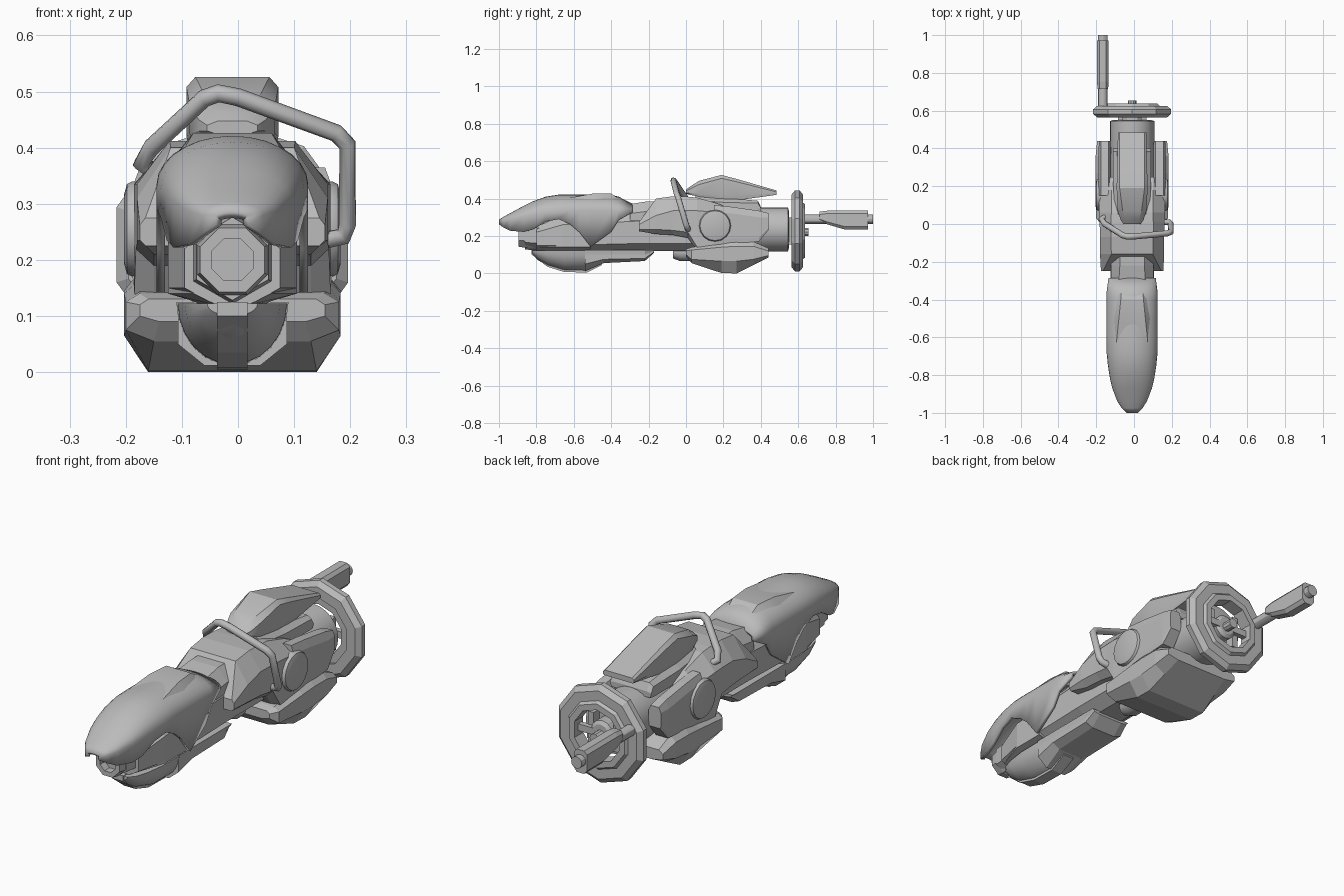
import bpy, bmesh, math
from mathutils import Vector

CX = -0.01                      # centre line of the body
metal = bpy.data.materials.new("grey_metal")
metal.diffuse_color = (0.5, 0.5, 0.5, 1)


def finish(name, bm, smooth=30):
    bmesh.ops.recalc_face_normals(bm, faces=bm.faces)
    me = bpy.data.meshes.new(name)
    bm.to_mesh(me)
    bm.free()
    me.materials.append(metal)
    ob = bpy.data.objects.new(name, me)
    bpy.context.collection.objects.link(ob)
    if smooth:
        bpy.ops.object.select_all(action='DESELECT')
        ob.select_set(True)
        bpy.context.view_layer.objects.active = ob
        bpy.ops.object.shade_smooth_by_angle(angle=math.radians(smooth))
    return ob


def loft(name, rings, closed=True, caps=True, loop=False, smooth=30):
    """Skin a list of equal-length point rings."""
    bm = bmesh.new()
    vs = [[bm.verts.new(p) for p in r] for r in rings]
    n = len(rings[0])
    pairs = list(zip(vs, vs[1:])) + ([(vs[-1], vs[0])] if loop else [])
    for a, b in pairs:
        for i in range(n if closed else n - 1):
            j = (i + 1) % n
            bm.faces.new((a[i], a[j], b[j], b[i]))
    if caps and not loop:
        bm.faces.new(vs[0])
        bm.faces.new(vs[-1][::-1])
    return finish(name, bm, smooth)


def hull(name, rows, cx=CX, smooth=0):
    """Eight-sided body; row = y, half widths low/mid/top, four heights."""
    rings = []
    for y, wb, w, wt, z0, z1, z2, z3 in rows:
        half = [(wb, z0), (w, z1), (w, z2), (wt, z3)]
        rings.append([(cx + x, y, z) for x, z in half] +
                     [(cx - x, y, z) for x, z in reversed(half)])
    return loft(name, rings, smooth=smooth)


def lathe_y(name, profile, z, cx=CX, n=24, turn=0.0, ring=False, smooth=30):
    """Turn (radius, y) points round a lengthwise axis."""
    rings = [[(cx + r * math.cos(turn + 2 * math.pi * i / n), y,
               z + r * math.sin(turn + 2 * math.pi * i / n)) for i in range(n)]
             for r, y in profile]
    return loft(name, rings, loop=ring, smooth=smooth)


def box(name, x0, x1, y0, y1, z0, z1):
    return loft(name, [[(x0, y, z0), (x1, y, z0), (x1, y, z1), (x0, y, z1)]
                       for y in (y0, y1)], smooth=0)


# Front hood: domed open shell with an arched lower edge
rows = [(-1.0, .03, .287, .275, .262), (-.975, .055, .303, .28, .245),
        (-.94, .078, .322, .288, .228), (-.87, .105, .36, .305, .222),
        (-.82, .117, .385, .315, .235), (-.75, .128, .41, .325, .277),
        (-.68, .135, .421, .33, .29), (-.62, .135, .421, .335, .262),
        (-.57, .135, .421, .335, .22), (-.51, .135, .421, .335, .142),
        (-.40, .135, .42, .335, .222), (-.36, .135, .41, .335, .285),
        (-.285, .125, .372, .34, .325)]
rings = []
for y, w, t, s, b in rows:
    arch = [(w * math.cos(math.pi * i / 14), s + (t - s) * math.sin(math.pi * i / 14))
            for i in range(15)]
    rings.append([(CX + x, y, z) for x, z in [(w, b)] + arch + [(-w, b)]])
hood = loft("front_hood", rings, closed=False, caps=False)
sol = hood.modifiers.new("thickness", 'SOLIDIFY')
sol.thickness = 0.015
sol.offset = -1

# Raised plate on the hood
hull("hood_plate", [(-.645, .09, .095, .085, .34, .35, .385, .40),
                    (-.50, .09, .095, .07, .34, .36, .395, .426),
                    (-.40, .08, .085, .06, .34, .36, .395, .426),
                    (-.335, .075, .08, .055, .33, .35, .37, .385)], smooth=30)

# Muzzle and barrel
lathe_y("muzzle", [(.04, -.80), (.04, -.895), (.062, -.895), (.068, -.86), (.068, -.80)],
        .2, n=8, turn=math.pi / 8, ring=True, smooth=0)
lathe_y("barrel", [(.074, -.86), (.08, -.80), (.085, -.5)], .202, n=6,
        turn=math.pi / 6, smooth=0)

# Middle body and stepped neck
hull("middle_body", [(-.80, .04, .085, .05, .125, .15, .22, .25),
                     (-.66, .06, .115, .07, .122, .15, .26, .31),
                     (-.25, .06, .115, .07, .12, .16, .28, .34),
                     (.06, .06, .115, .07, .12, .16, .28, .34)])
hull("neck", [(-.30, .08, .112, .07, .16, .2, .32, .37),
              (-.22, .08, .112, .065, .16, .2, .33, .383),
              (-.12, .08, .112, .065, .16, .2, .33, .383)])

# Rounded under-barrel pod with a centre keel
rings = []
for y, w, b in [(-.82, .045, .10), (-.79, .07, .07), (-.74, .085, .04), (-.65, .097, .014),
                (-.54, .098, .012), (-.46, .09, .045), (-.42, .08, .07)]:
    rings.append([(CX + w * math.cos(math.pi * i / 12), y,
                   .122 - (.122 - b) * math.sin(math.pi * i / 12)) for i in range(13)])
loft("under_pod", rings)
hull("pod_keel", [(-.825, .027, .027, .027, .10, .105, .12, .125),
                  (-.74, .027, .027, .027, .035, .05, .12, .125),
                  (-.65, .027, .027, .027, .007, .05, .12, .125),
                  (-.53, .027, .027, .027, .005, .05, .12, .125),
                  (-.45, .027, .027, .027, .045, .06, .12, .125)])

# Long fore grip with flared rails
hull("fore_grip", [(-.54, .05, .097, .10, .012, .05, .10, .125),
                   (-.44, .06, .097, .10, .055, .075, .10, .125),
                   (-.22, .06, .097, .10, .066, .08, .10, .125),
                   (-.17, .06, .09, .10, .11, .115, .12, .125)])
for side in (-1, 1):
    rings = []
    for y, k in [(-.80, .6), (-.66, 1), (-.51, 1)]:
        rings.append([(CX + side * x * k, y, z) for x, z in
                      [(.04, .118), (.115, .14), (.115, .157), (.04, .13)]])
    loft("side_rail", rings, smooth=0)

# Small fitting under the middle body
lathe_y("lower_fitting", [(.035, -.07), (.05, -.03), (.05, .06)], .115, n=12)

# Rear housing
hull("rear_housing", [(-.25, .155, .165, .155, .225, .235, .262, .275),
                      (-.16, .14, .17, .11, .21, .235, .31, .40),
                      (-.07, .14, .17, .112, .205, .23, .335, .412),
                      (.01, .14, .172, .112, .19, .22, .335, .41),
                      (.06, .14, .175, .11, .12, .14, .335, .405),
                      (.18, .14, .175, .11, .13, .15, .325, .37),
                      (.25, .13, .175, .11, .15, .17, .315, .335)])
# Rear arms hugging the drum
for side in (-1, 1):
    hull("rear_arm", [(.15, .03, .033, .02, .15, .17, .33, .365),
                      (.25, .03, .033, .02, .16, .19, .32, .355),
                      (.39, .03, .033, .02, .17, .19, .30, .335),
                      (.44, .025, .03, .02, .23, .24, .30, .322)], cx=CX + side * .145)
    # Round side caps
    prof = [(.085, .10), (.085, .178), (.08, .188), (.062, .193)]
    loft("side_cap", [[(CX + side * x, .155 + r * math.cos(math.pi * i / 8),
                        .255 + r * math.sin(math.pi * i / 8)) for i in range(16)]
                      for r, x in prof])

# Rear drum
lathe_y("rear_drum", [(.11, .0), (.118, .02), (.118, .545), (.10, .55)], .235)

# Wide lower block
hull("lower_block", [(-.0, .13, .165, .15, .09, .10, .12, .13),
                     (.03, .14, .19, .165, .055, .075, .125, .14),
                     (.19, .15, .193, .165, .002, .065, .14, .165),
                     (.27, .15, .193, .165, .0, .065, .145, .18),
                     (.36, .14, .193, .165, .045, .075, .145, .17),
                     (.44, .13, .185, .165, .085, .095, .12, .135)])

# Top fin and the plate below it
hull("top_fin", [(.0, .03, .045, .025, .425, .43, .44, .448),
                 (.02, .05, .06, .035, .42, .43, .45, .463),
                 (.07, .07, .076, .05, .41, .425, .475, .495),
                 (.19, .075, .082, .066, .39, .42, .508, .526),
                 (.27, .075, .08, .066, .39, .415, .49, .505),
                 (.485, .07, .075, .066, .42, .424, .435, .443)], smooth=25)
hull("fin_base", [(.05, .09, .09, .06, .34, .36, .39, .42),
                  (.2, .1, .1, .07, .33, .35, .38, .405),
                  (.385, .1, .1, .08, .33, .35, .375, .388),
                  (.40, .095, .1, .08, .33, .345, .35, .355)])

# Bent carrying bar
path = [(-.13, .05, .345), (-.172, .025, .372), (-.155, .0, .40), (-.06, -.06, .488),
        (-.035, -.067, .497), (.0, -.066, .49), (.175, -.05, .426), (.195, -.042, .405),
        (.195, .0, .262), (.188, .008, .242), (.14, .012, .232)]
cu = bpy.data.curves.new("carry_bar", 'CURVE')
cu.dimensions = '3D'
cu.bevel_depth = 0.016
cu.bevel_resolution = 2
cu.use_fill_caps = True
sp = cu.splines.new('POLY')
sp.points.add(len(path) - 1)
for pt, co in zip(sp.points, path):
    pt.co = (*co, 1)
cu.materials.append(metal)
bpy.context.collection.objects.link(bpy.data.objects.new("carry_bar", cu))

# Ten-sided rear wheel with stepped inner ring
T = math.pi / 10
lathe_y("wheel_rim", [(.15, .565), (.195, .565), (.217, .583), (.217, .607),
                      (.195, .625), (.15, .625)], .227, n=10, turn=T, ring=True, smooth=0)
lathe_y("wheel_inner_ring", [(.115, .575), (.152, .575), (.152, .625), (.142, .637),
                             (.115, .637)], .227, n=10, turn=T, ring=True, smooth=0)
# Wheel hub, struts and axle pin
lathe_y("wheel_hub", [(.055, .53), (.055, .60), (.04, .61)], .227, n=12)
lathe_y("axle_pin", [(.022, .59), (.022, .655)], .222, n=10)
for side in (-1, 1):
    x = CX + side * .062
    box("hub_strut", x - .014, x + .014, .54, .59, .155, .30)
box("hub_crossbar", CX - .125, CX + .125, .585, .61, .212, .242)

# Crank handle behind the wheel
HX = -.165
lathe_y("crank_rod", [(.025, .59), (.025, .76)], .29, cx=HX, n=12)
hull("crank_grip", [(.715, .015, .028, .018, .283, .29, .315, .33),
                    (.755, .018, .031, .018, .262, .275, .32, .335),
                    (.85, .018, .031, .018, .234, .25, .32, .335),
                    (.972, .018, .031, .018, .234, .25, .32, .335)], cx=HX)
lathe_y("crank_cap", [(.026, .95), (.026, 1.0)], .29, cx=HX, n=12)
